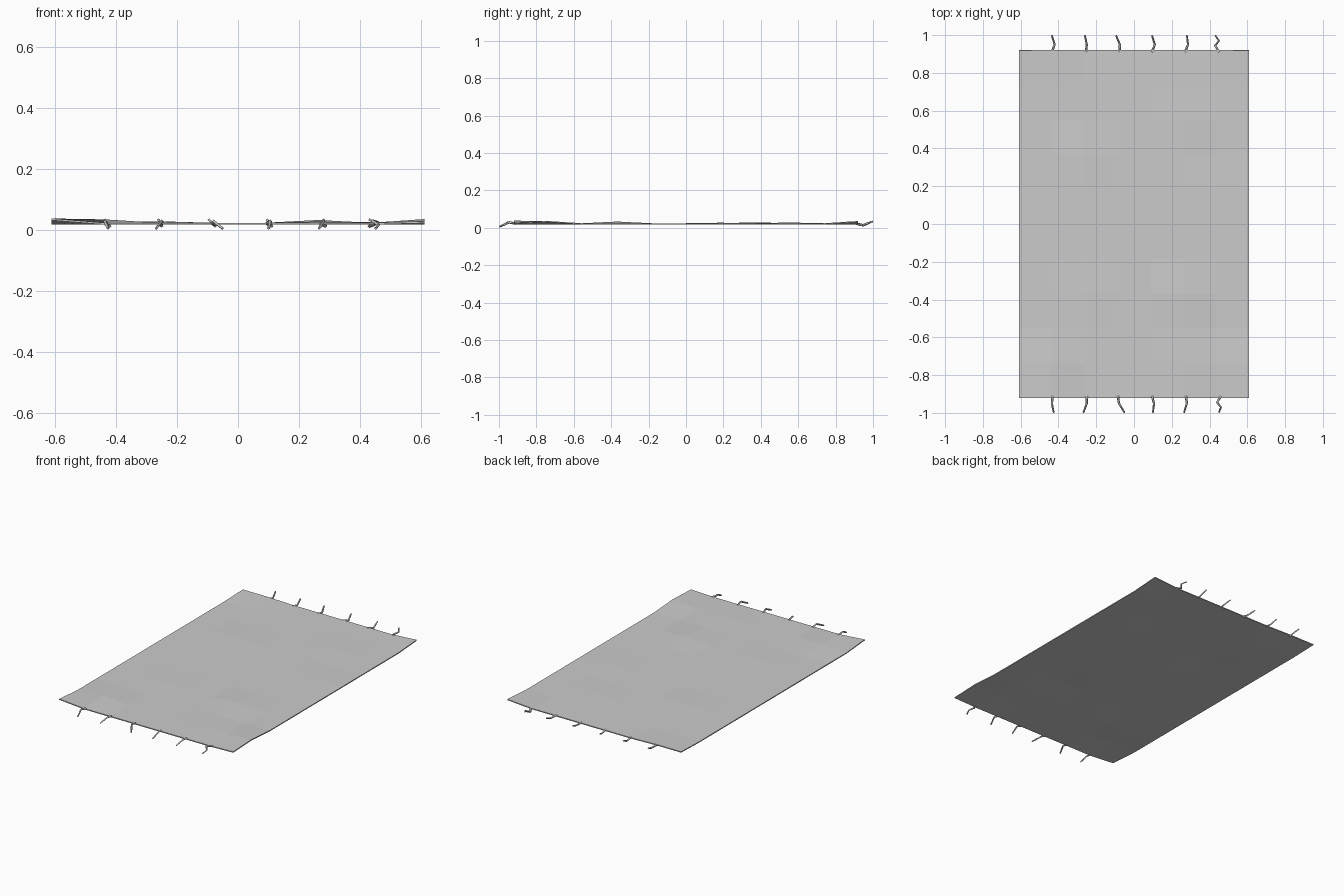
import bpy, bmesh

if "Cube" in bpy.data.objects:
    bpy.data.objects.remove(bpy.data.objects["Cube"])

HALF_X, HALF_Y, NX, NY = 0.61, 0.92, 7, 10
BASE = 0.018      # underside height of the flat cloth
THICK = 0.006

# mat: a coarse grid with a few lifted points, given thickness
lifts = {(0, 0): .014, (1, 1): .011, (2, 3): .004, (7, 1): .012, (7, 0): .005,
         (5, 3): .009, (5, 1): .004, (2, 7): .005, (5, 8): .004,
         (7, 10): .012, (0, 10): .005, (1, 10): .005, (6, 6): .003}
bm = bmesh.new()
grid = [[bm.verts.new((-HALF_X + 2 * HALF_X * i / NX,
                       -HALF_Y + 2 * HALF_Y * j / NY,
                       BASE + lifts.get((i, j), 0)))
         for j in range(NY + 1)] for i in range(NX + 1)]
for i in range(NX):
    for j in range(NY):
        bm.faces.new((grid[i][j], grid[i + 1][j], grid[i + 1][j + 1], grid[i][j + 1]))
mesh = bpy.data.meshes.new("mat")
bm.to_mesh(mesh)
bm.free()
mat = bpy.data.objects.new("mat", mesh)
bpy.context.collection.objects.link(mat)
solid = mat.modifiers.new("thickness", 'SOLIDIFY')
solid.thickness = THICK
solid.offset = 1


# loose threads: thin four-sided kinked strands on the two short ends
def thread(name, points):
    curve = bpy.data.curves.new(name, 'CURVE')
    curve.dimensions = '3D'
    curve.bevel_depth = 0.007
    curve.bevel_resolution = 0
    curve.use_fill_caps = True
    spline = curve.splines.new('POLY')
    spline.points.add(len(points) - 1)
    for k, p in enumerate(points):
        spline.points[k].co = (*p, 1)
        spline.points[k].radius = 1 - 0.35 * k / (len(points) - 1)
    ob = bpy.data.objects.new(name, curve)
    bpy.context.collection.objects.link(ob)


front = [(-.43, -.435, -.425), (-.25, -.25, -.268), (-.085, -.08, -.05),
         (.095, .106, .10), (.275, .28, .265), (.46, .44, .46, .45)]
back = [(-.435, -.42, -.435), (-.254, -.25, -.26), (-.075, -.075, -.095),
        (.095, .11, .095), (.27, .286, .28), (.45, .43, .45, .43)]
for side, rows, heights in ((-1, front, (.022, .029, .005)),
                            (1, back, (.022, .013, .034))):
    label = "front" if side < 0 else "back"
    for n, xs in enumerate(rows):
        if len(xs) == 3:
            ys, zs = (.91, .95, .998), heights
        else:
            ys = (.91, .945, .97, .998)
            zs = (heights[0], heights[1], sum(heights[1:]) / 2, heights[2])
        thread(f"{label}_thread_{n + 1}",
               [(x, side * y, z) for x, y, z in zip(xs, ys, zs)])
